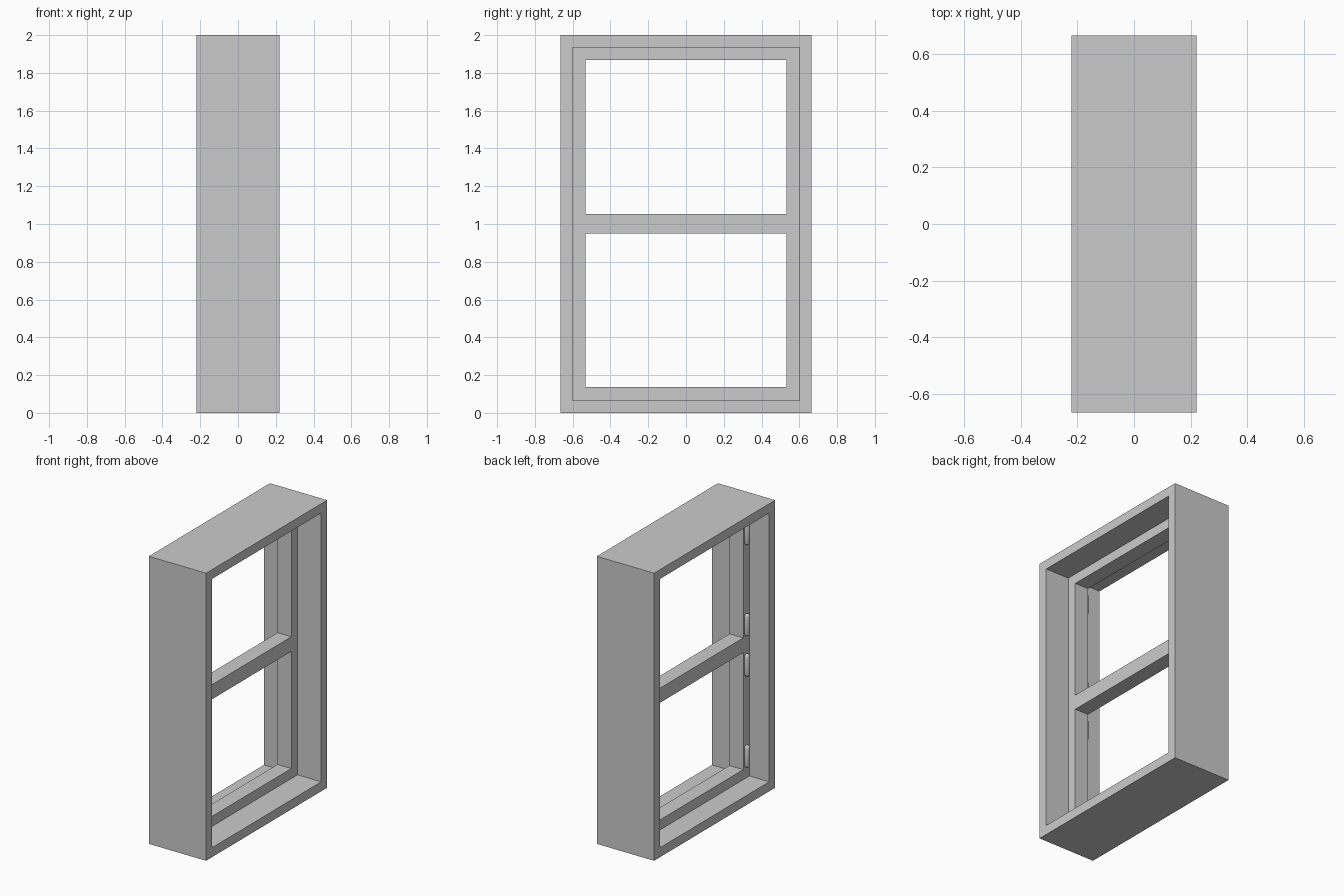
import bpy, bmesh
from mathutils import Vector

if "Cube" in bpy.data.objects:
    bpy.data.objects.remove(bpy.data.objects["Cube"])


def link(name, bm):
    bmesh.ops.recalc_face_normals(bm, faces=bm.faces)
    mesh = bpy.data.meshes.new(name)
    bm.to_mesh(mesh)
    bm.free()
    obj = bpy.data.objects.new(name, mesh)
    bpy.context.collection.objects.link(obj)
    return obj


def pierced_panel(name, ys, zs, holes, x0, x1):
    """Grid of faces in the yz plane with hole cells left out, extruded along x."""
    bm = bmesh.new()
    v = [[bm.verts.new((x0, y, z)) for z in zs] for y in ys]
    for i in range(len(ys) - 1):
        for j in range(len(zs) - 1):
            if (i, j) not in holes:
                bm.faces.new((v[i][j], v[i + 1][j], v[i + 1][j + 1], v[i][j + 1]))
    ext = bmesh.ops.extrude_face_region(bm, geom=bm.faces[:], use_keep_orig=True)
    moved = [g for g in ext["geom"] if isinstance(g, bmesh.types.BMVert)]
    bmesh.ops.translate(bm, verts=moved, vec=(x1 - x0, 0, 0))
    return link(name, bm)


def hinge(name, x, y, z, r, length):
    """Upright pin with rounded ends: a sphere split at its equator and stretched."""
    bm = bmesh.new()
    bmesh.ops.create_uvsphere(bm, u_segments=20, v_segments=11, radius=r)
    for vert in bm.verts:
        vert.co.z += (length / 2 - r) * (1 if vert.co.z > 0 else -1)
    bmesh.ops.translate(bm, verts=bm.verts, vec=Vector((x, y, z)))
    for f in bm.faces:
        f.smooth = True
    return link(name, bm)


# Deep outer casing
pierced_panel("outer_casing", [-0.665, -0.6, 0.6, 0.665], [0, 0.066, 1.935, 2],
              {(1, 1)}, -0.22, 0.22)

# Thin inner sash with a middle crossbar
pierced_panel("inner_sash", [-0.6, -0.532, 0.532, 0.6],
              [0.066, 0.136, 0.95, 1.052, 1.867, 1.935],
              {(1, 1), (1, 3)}, -0.068, 0.038)

# Hinge pins on the back of one stile, a pair per opening
for label, mid in (("lower", 0.536), ("upper", 1.45)):
    for end, dz in (("bottom", -0.317), ("top", 0.317)):
        hinge(f"{label}_{end}_hinge", -0.074, -0.565, mid + dz, 0.02, 0.155)
